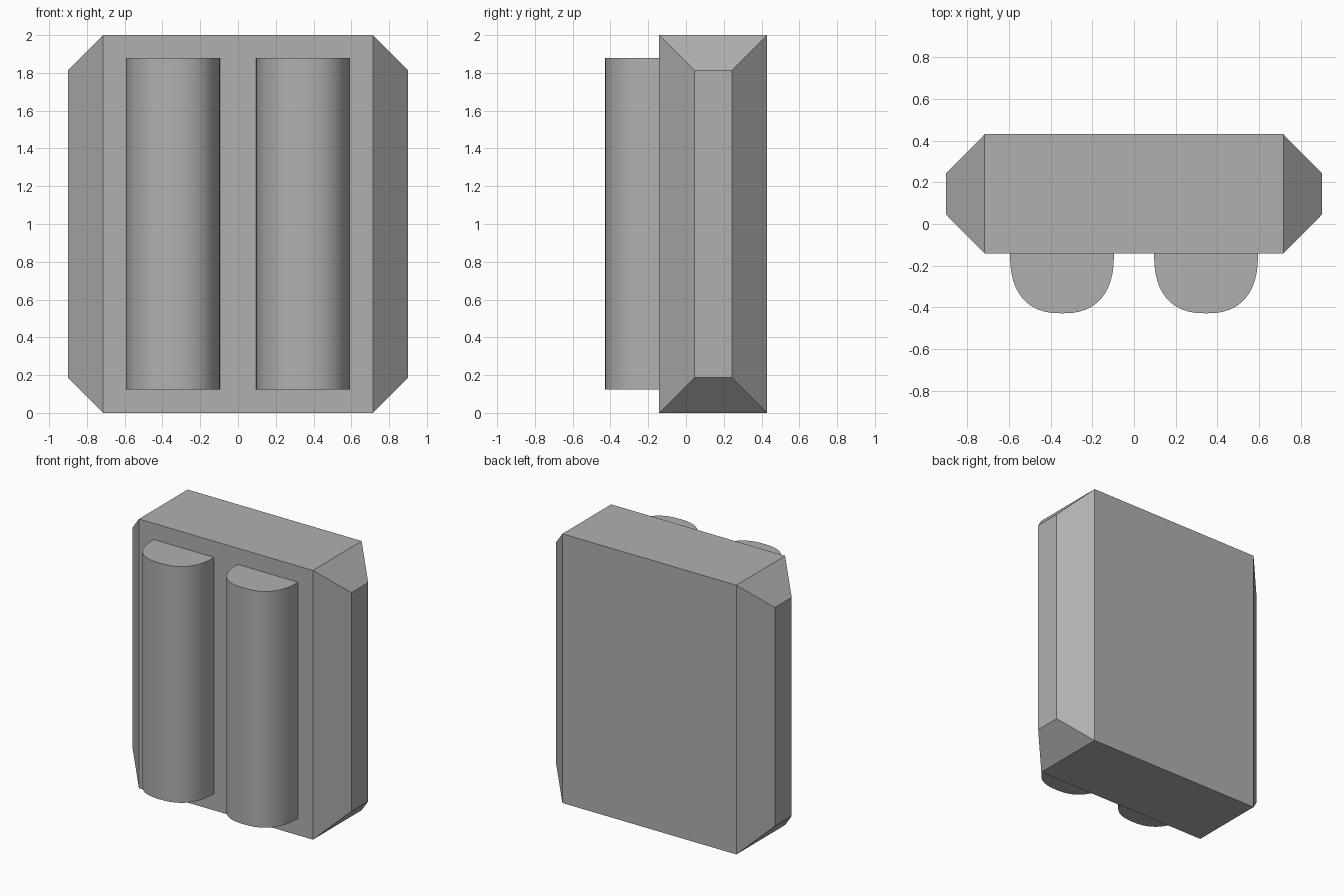
import bpy, bmesh, math

if "Cube" in bpy.data.objects:
    bpy.data.objects.remove(bpy.data.objects["Cube"])

# Dark grey for all parts
grey = bpy.data.materials.new("dark_grey")
grey.diffuse_color = (0.435, 0.435, 0.435, 1)
grey.use_nodes = True
grey.node_tree.nodes["Principled BSDF"].inputs["Base Color"].default_value = grey.diffuse_color

def finish(bm, name):
    bmesh.ops.recalc_face_normals(bm, faces=bm.faces)
    mesh = bpy.data.meshes.new(name)
    bm.to_mesh(mesh)
    bm.free()
    mesh.materials.append(grey)
    obj = bpy.data.objects.new(name, mesh)
    bpy.context.collection.objects.link(obj)
    return obj

# Main body: a block whose two sides taper outwards on a 45 degree bevel
def body():
    bm = bmesh.new()
    sections = [(-0.9, 0.187), (-0.715, 0), (0.715, 0), (0.9, 0.187)]
    rings = []
    for x, inset in sections:
        y0, y1, z0, z1 = -0.142 + inset, 0.43 - inset, inset, 2 - inset
        rings.append([bm.verts.new((x, y, z)) for y, z in
                      ((y0, z0), (y1, z0), (y1, z1), (y0, z1))])
    for a, b in zip(rings, rings[1:]):
        for i in range(4):
            j = (i + 1) % 4
            bm.faces.new((a[i], a[j], b[j], b[i]))
    bm.faces.new(rings[0])
    bm.faces.new(rings[-1])
    finish(bm, "body")

# Front tube: U-shaped profile extruded upwards
def tube(name, cx, steps=24):
    width, depth, power = 0.249, 0.286, 2 / 2.45
    bm = bmesh.new()
    verts = []
    for i in range(steps + 1):
        a = math.pi * i / steps
        c, s = math.cos(a), math.sin(a)
        if i in (0, steps):
            s = 0
        x = math.copysign(abs(c) ** power, c) * width
        verts.append(bm.verts.new((cx + x, -0.142 - depth * s ** power, 0.125)))
    face = bm.faces.new(verts)
    new = bmesh.ops.extrude_face_region(bm, geom=[face], use_keep_orig=True)
    bmesh.ops.translate(bm, vec=(0, 0, 1.755),
                        verts=[v for v in new["geom"] if isinstance(v, bmesh.types.BMVert)])
    obj = finish(bm, name)
    bpy.ops.object.select_all(action='DESELECT')
    obj.select_set(True)
    bpy.context.view_layer.objects.active = obj
    bpy.ops.object.shade_smooth_by_angle(angle=math.radians(35))

body()
for name, cx in (("left_tube", -0.345), ("right_tube", 0.345)):
    tube(name, cx)
